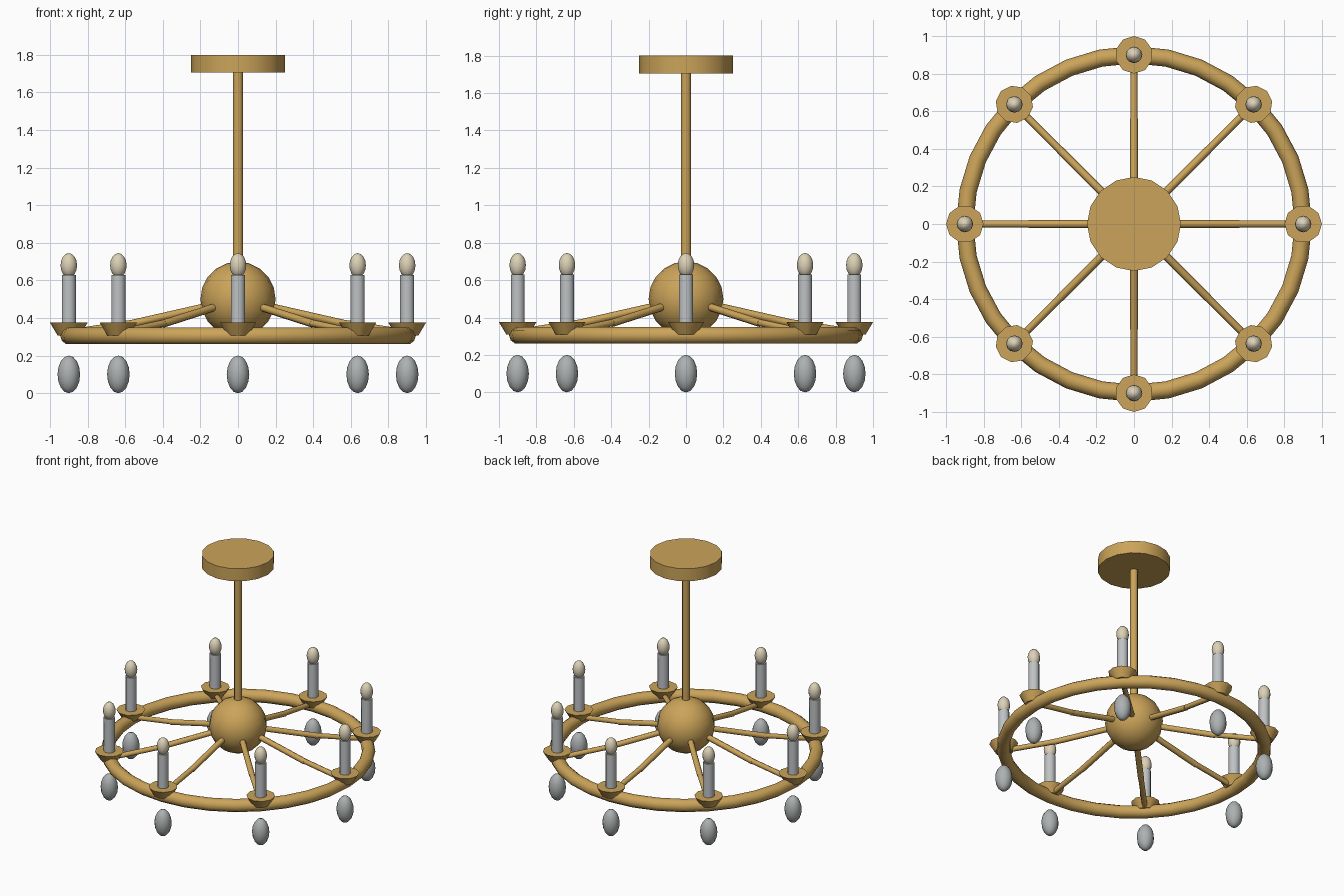
import bpy
import math
from mathutils import Vector

if "Cube" in bpy.data.objects:
    bpy.data.objects.remove(bpy.data.objects["Cube"], do_unlink=True)


def material(name, color):
    mat = bpy.data.materials.new(name)
    mat.use_nodes = True
    mat.diffuse_color = color
    mat.node_tree.nodes["Principled BSDF"].inputs["Base Color"].default_value = color
    return mat


brass = material("brass", (0.60, 0.37, 0.10, 1))
wax = material("pale grey wax", (0.52, 0.54, 0.55, 1))
crystal = material("grey crystal", (0.42, 0.44, 0.44, 1))
bulb = material("cream bulb", (0.72, 0.64, 0.47, 1))


def finish(name, mat, angle=50):
    """Name the active object, give it its colour and shade it."""
    obj = bpy.context.object
    obj.name = name
    obj.data.materials.append(mat)
    bpy.ops.object.shade_smooth_by_angle(angle=math.radians(angle))
    return obj


def cone(name, mat, x, y, z0, z1, r0, r1, sides, turn=0.0):
    bpy.ops.mesh.primitive_cone_add(
        vertices=sides, radius1=r0, radius2=r1, depth=z1 - z0,
        location=(x, y, (z0 + z1) / 2), rotation=(0, 0, turn))
    return finish(name, mat)


def ball(name, mat, loc, radius, height, segments=16, rings=10):
    bpy.ops.mesh.primitive_uv_sphere_add(
        segments=segments, ring_count=rings, radius=1, location=loc)
    bpy.context.object.scale = (radius, radius, height)
    return finish(name, mat)


def bar(name, mat, start, end, radius, sides=8):
    start, end = Vector(start), Vector(end)
    way = end - start
    bpy.ops.mesh.primitive_cylinder_add(
        vertices=sides, radius=radius, depth=way.length, location=(start + end) / 2)
    bpy.context.object.rotation_euler = way.to_track_quat("Z", "Y").to_euler()
    return finish(name, mat)


# Ceiling plate, hanging rod and central globe
cone("ceiling_plate", brass, 0, 0, 1.705, 1.80, 0.25, 0.25, 16)
cone("hanging_rod", brass, 0, 0, 0.6, 1.72, 0.028, 0.028, 8, math.pi / 8)
ball("central_globe", brass, (0, 0, 0.5), 0.2, 0.2)

# Wheel rim
bpy.ops.mesh.primitive_torus_add(
    major_radius=0.9, minor_radius=0.046, major_segments=32, minor_segments=10,
    location=(0, 0, 0.305))
finish("rim", brass)

# Eight lights, each with a bent arm, cup, candle, bulb and hanging drop
for i in range(8):
    turn = i * math.pi / 4
    c, s = math.cos(turn), math.sin(turn)
    x, y = 0.9 * c, 0.9 * s
    bar(f"inner_arm_{i}", brass, (0.12 * c, 0.12 * s, 0.47),
        (0.56 * c, 0.56 * s, 0.37), 0.021)
    bar(f"outer_arm_{i}", brass, (0.54 * c, 0.54 * s, 0.375), (x, y, 0.32), 0.019)
    cone(f"cup_{i}", brass, x, y, 0.308, 0.375, 0.06, 0.1, 10, turn + math.pi / 2)
    cone(f"candle_{i}", wax, x, y, 0.37, 0.63, 0.04, 0.04, 8, math.pi / 8)
    ball(f"bulb_{i}", bulb, (x, y, 0.68), 0.044, 0.065, 12, 8)
    ball(f"crystal_drop_{i}", crystal, (x, y, 0.1), 0.06, 0.1, 12, 8)
